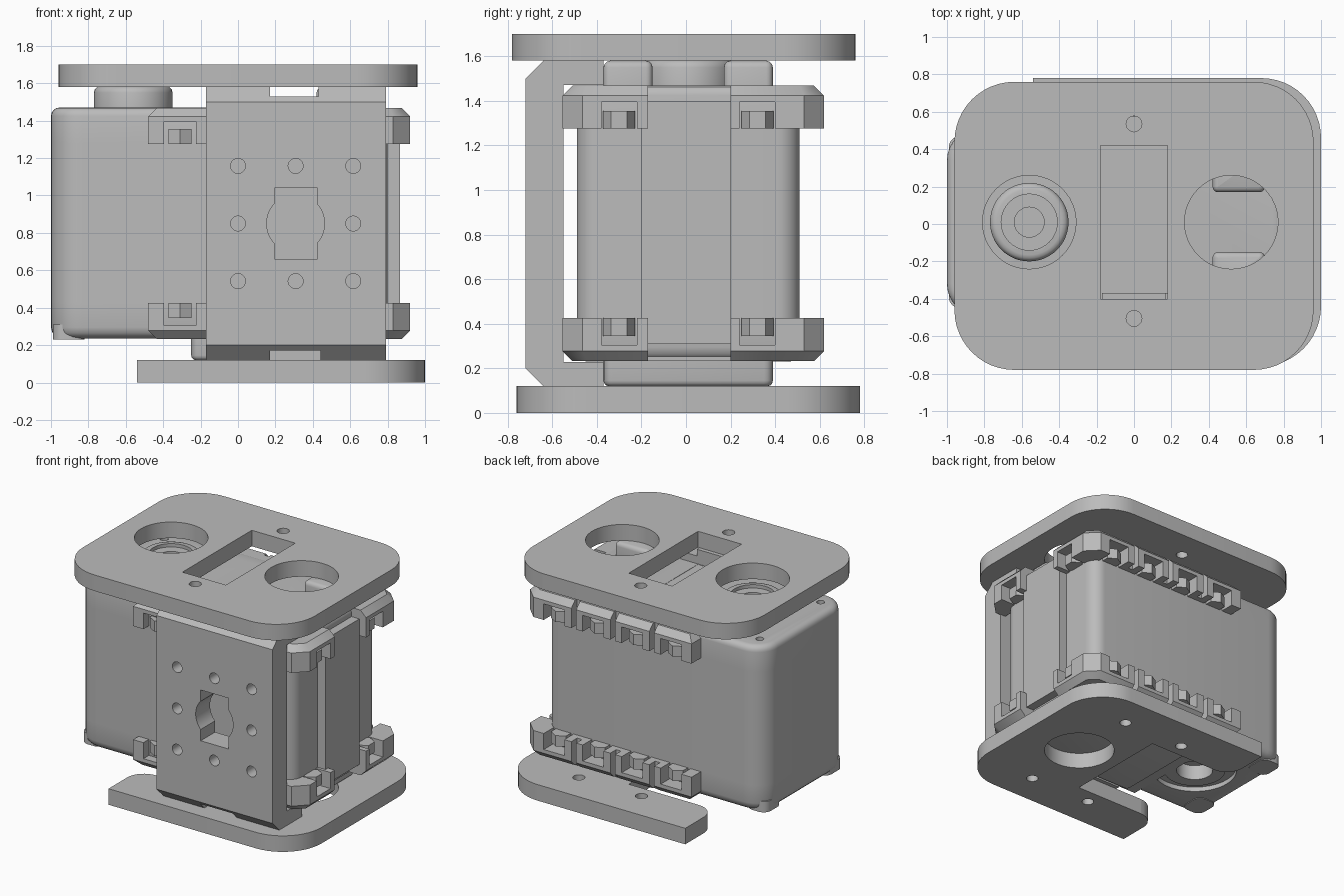
import bpy, bmesh, math
from mathutils import Vector

cube = bpy.data.objects.get("Cube")
if cube:
    bpy.data.objects.remove(cube, do_unlink=True)

grey = bpy.data.materials.new("plain grey")
grey.use_nodes = True
tone = (0.5, 0.5, 0.5, 1)
grey.diffuse_color = tone
grey.node_tree.nodes["Principled BSDF"].inputs["Base Color"].default_value = tone


def finish(name, bm):
    bmesh.ops.recalc_face_normals(bm, faces=bm.faces)
    mesh = bpy.data.meshes.new(name)
    bm.to_mesh(mesh)
    bm.free()
    mesh.materials.append(grey)
    ob = bpy.data.objects.new(name, mesh)
    bpy.context.collection.objects.link(ob)
    return ob


def prism(name, pts, lo, hi, axis="z", top=0, bottom=0, segs=3):
    """Extrude an outline along z or x, with optional bevels on the end rims."""
    bm = bmesh.new()
    place = (lambda a, b: (a, b, lo)) if axis == "z" else (lambda a, b: (lo, a, b))
    face = bm.faces.new([bm.verts.new(place(*p)) for p in pts])
    new = bmesh.ops.extrude_face_region(bm, geom=[face])["geom"]
    move = Vector((0, 0, hi - lo)) if axis == "z" else Vector((hi - lo, 0, 0))
    bmesh.ops.translate(bm, verts=[g for g in new if isinstance(g, bmesh.types.BMVert)], vec=move)
    for width, z in ((top, hi), (bottom, lo)):
        if width:
            rim = [e for e in bm.edges if all(abs(v.co.z - z) < 1e-5 for v in e.verts)]
            bmesh.ops.bevel(bm, geom=rim, offset=width, segments=segs, profile=0.5, affect="EDGES")
    return finish(name, bm)


def outline(x0, x1, y0, y1, radii, n=8):
    """Rectangle with one corner radius each: -x-y, +x-y, +x+y, -x+y."""
    pts = []
    corners = [(x0, y0, 1, 1), (x1, y0, -1, 1), (x1, y1, -1, -1), (x0, y1, 1, -1)]
    for i, ((x, y, sx, sy), r) in enumerate(zip(corners, radii)):
        if not r:
            pts.append((x, y))
            continue
        for k in range(n + 1):
            a = math.pi * (1 + i / 2 + k / n / 2)
            pts.append((x + sx * r + r * math.cos(a), y + sy * r + r * math.sin(a)))
    return pts


def box(name, x0, x1, y0, y1, z0, z1, **kw):
    return prism(name, outline(x0, x1, y0, y1, [0] * 4), z0, z1, **kw)


def rod(name, c, r, depth, axis="z", n=32):
    bm = bmesh.new()
    bmesh.ops.create_cone(bm, cap_ends=True, segments=n, radius1=r, radius2=r, depth=depth)
    ob = finish(name, bm)
    if axis == "y":
        ob.rotation_euler.x = math.pi / 2
    ob.location = c
    return ob


def cut(ob, cutters):
    bpy.context.view_layer.objects.active = ob
    for c in cutters:
        mod = ob.modifiers.new("cut", "BOOLEAN")
        mod.operation, mod.solver, mod.object = "DIFFERENCE", "EXACT", c
        bpy.ops.object.modifier_apply(modifier=mod.name)
        bpy.data.objects.remove(c, do_unlink=True)
    return ob


def flipped(ob, name):
    """Copy of a part mirrored to the lower half."""
    bm = bmesh.new()
    bm.from_mesh(ob.data)
    bm.transform(ob.matrix_basis)
    for v in bm.verts:
        v.co.z = 1.70 - v.co.z
    return finish(name, bm)


# Top plate with two round windows, a slot and two screw holes
top_plate = prism("top_plate", outline(-.96, .96, -.78, .76, [.32] * 4, 12), 1.58, 1.70)
cut(top_plate, [rod("c", (x, .01, 1.64), .25, .4, n=48) for x in (-.56, .52)]
    + [rod("c", (0, y, 1.64), .042, .4, n=20) for y in (-.505, .535)]
    + [box("c", -.18, .18, -.4, .42, 1.5, 1.8)])

# Bottom plate, a fork open toward the shaft end
bottom_plate = prism("bottom_plate", outline(-.54, 1, -.76, .78, [0, .32, .32, 0], 12), 0, .12)
cut(bottom_plate, [rod("c", (.52, .01, .06), .25, .4, n=48), box("c", -.8, .18, -.4, .42, -.1, .3)]
    + [rod("c", (x, y, .06), .042, .4, n=20) for x in (0, .52) for y in (-.515, .525)])
# Rounded inner tips of the fork
for side in (-1, 1):
    edge = .01 + side * .41
    corner = box("c", -.6, -.40, min(edge, edge + side * .14), max(edge, edge + side * .14), -.1, .3)
    cut(corner, [rod("c", (-.40, edge + side * .14, .1), .14, .8)])
    cut(bottom_plate, [corner])

# Motor case: middle shell, two caps and a raised end panel
case = outline(-1, .80, -.49, .51, [.17, .1, .1, .17])
prism("case_middle", case, .43, 1.28)
top_cap = prism("top_cap", case, 1.28, 1.47, top=.045, segs=4)
cut(top_cap, [rod("c", (-.87, .01 + s * .36, 1.45), .028, .2, n=16) for s in (-1, 1)]
    + [box("c", -.09, .16, -.37, .40, 1.36, 1.6)])
bottom_cap = prism("bottom_cap", case, .235, .43, bottom=.06)
groove = rod("c", (-.56, .01, .24), .30, .06, n=48)
cut(groove, [rod("c", (-.56, .01, .24), .22, .3, n=48)])
cut(bottom_cap, [groove, rod("c", (-.56, .01, .25), .13, .2)])
box("end_panel", .7, .865, -.2, .2, .31, 1.40)
for side in (-1, 1):
    y = .01 + side * .36
    prism("corner_foot", outline(-.99, -.82, y - .1, y + .1, [.06] * 4), .23, .31)

# Cable socket inside the top recess
box("socket_divider", -.08, .155, .005, .035, 1.35, 1.45)
prism("socket_wedge", [(-.4, 1.35), (.43, 1.35), (.43, 1.36), (-.4, 1.36)], -.09, .16, axis="x")
for y in (-.365, .39):
    box("socket_end", -.09, .16, y - .012, y + .012, 1.35, 1.45)

# Output horn and its stepped hub
horn = prism("output_horn", [(-.56 + .21 * math.cos(k * math.pi / 24), .01 + .21 * math.sin(k * math.pi / 24))
                             for k in range(48)], 1.45, 1.585, top=.035)
cut(horn, [rod("c", (-.56, .01, 1.59), .15, .06, n=40), rod("c", (-.56, .01, 1.56), .08, .16)])

# Spacer pads between the case and the plates
for y0, y1 in ((-.37, -.15), (.17, .39)):
    prism("top_pad", outline(.42, .70, y0, y1, [.03] * 4, 4), 1.45, 1.58, top=.03)
prism("bottom_pad", outline(-.25, .70, -.37, .39, [.04] * 4, 4), .12, .26, bottom=.025)

# Flange rails with screw pockets, top and bottom
chamfer = .09
rail_pts = [(-.48, -.555), (.92 - chamfer, -.555), (.92, -.555 + chamfer),
            (.92, .62 - chamfer), (.92 - chamfer, .62), (-.48, .62)]
rail = prism("top_flange", rail_pts, 1.275, 1.468, top=.045, segs=1)
centers = [-.31 + .323 * i for i in range(4)]
ends = (-.30, .32)
cutters = [box("c", .78, 1.1, -.17, .20, 1.2, 1.6)]
for x in centers:
    cutters += [box("c", x - .085, x + .085, .46, .8, 1.2, 1.395),
                box("c", x - .085, x + .085, -.8, -.46, 1.2, 1.395)]
for x in centers[:-1]:
    cutters += [box("c", x + .14, x + .18, .55, .8, 1.2, 1.6),
                box("c", x + .14, x + .18, -.8, -.52, 1.2, 1.6)]
cutters += [box("c", .76, 1.1, y - .08, y + .08, 1.2, 1.395) for y in ends]
cut(rail, cutters)
flipped(rail, "bottom_flange")
for x, y in [(x, y) for x in centers for y in (-.475, .53)] + [(.82, y) for y in ends]:
    nut = rod("top_nut", (x, y, 1.315), .072, .08, n=6)
    flipped(nut, "bottom_nut")

# Front bracket: channel section with screw holes and a keyed opening
half = [(-.72, 1.50), (-.64, 1.58), (-.37, 1.58), (-.37, 1.472), (-.55, 1.472)]
section = half + [(y, 1.70 - z) for y, z in reversed(half)]
bracket = prism("front_bracket", section, -.17, .79, axis="x")
holes = [rod("c", (.308 + i * .308, -.64, .85 + j * .308), .04, .3, "y", 20)
         for i in (-1, 0, 1) for j in (-1, 0, 1) if i or j]
holes += [rod("c", (.308, -.64, .85), .155, .3, "y", 40), box("c", .195, .425, -.8, -.5, .66, 1.04)]
holes += [box("c", .17, .43, -.8, -.3, 1.53, 1.7), box("c", .17, .44, -.8, -.5, 0, .17)]
cut(bracket, holes)

# Smooth the round parts and keep hard edges crisp
bpy.ops.object.select_all(action="DESELECT")
for ob in bpy.context.scene.objects:
    if ob.type == "MESH" and ob.data.materials and ob.data.materials[0] == grey:
        ob.select_set(True)
        bpy.context.view_layer.objects.active = ob
bpy.ops.object.shade_smooth_by_angle(angle=math.radians(32))
